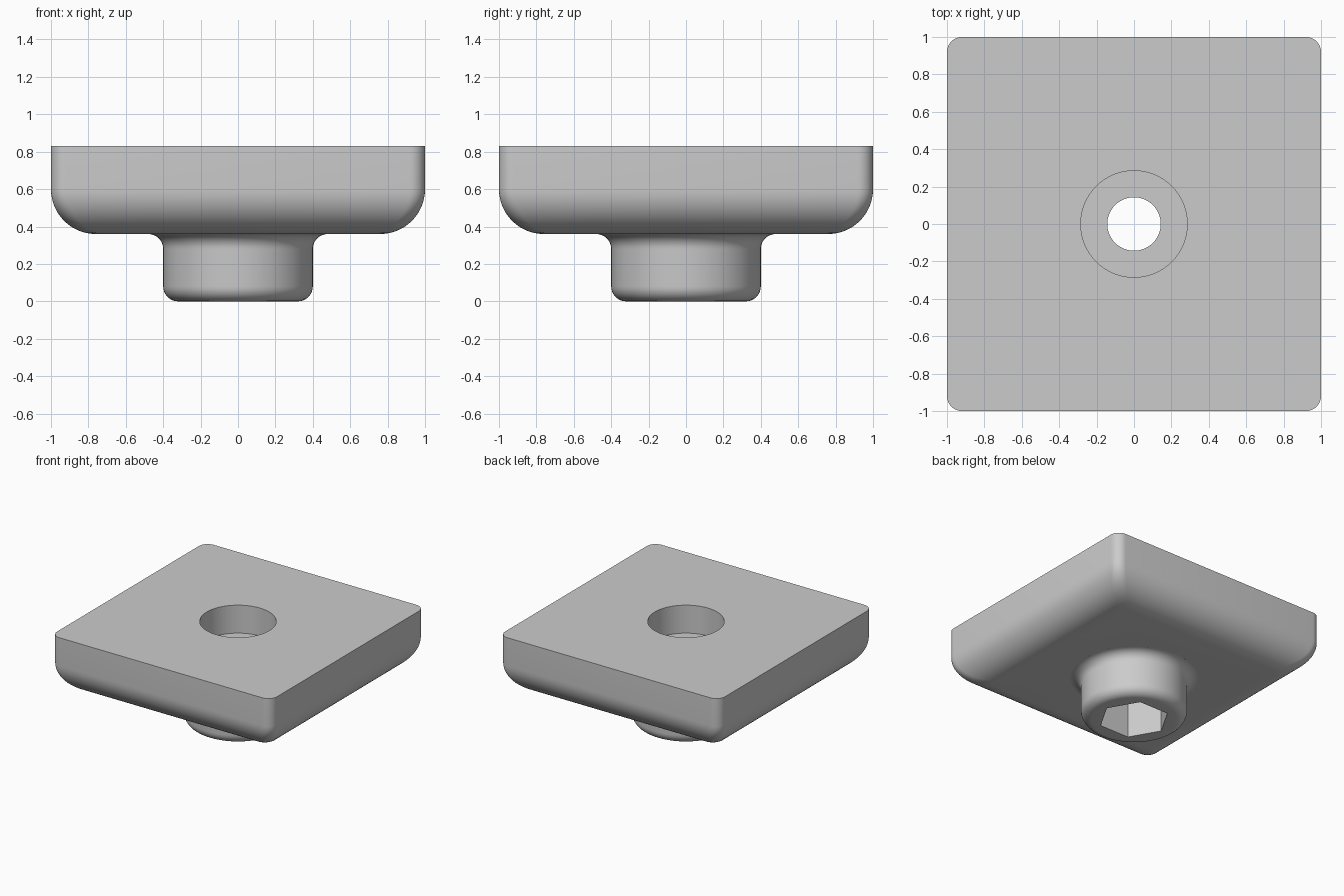
import bpy, bmesh, math

if "Cube" in bpy.data.objects:
    bpy.data.objects.remove(bpy.data.objects["Cube"], do_unlink=True)

TOP, SHOULDER = 0.83, 0.36
EDGE_R, CORNER_R, BOSS_R, BOSS_FILLET = 0.24, 0.08, 0.40, 0.08

grey = bpy.data.materials.new("plain_grey")
grey.use_nodes = True
grey.diffuse_color = (0.6, 0.6, 0.6, 1)
grey.node_tree.nodes["Principled BSDF"].inputs["Base Color"].default_value = grey.diffuse_color


def arc(cx, cy, r, start, end, steps):
    """Points on an arc, angles in degrees."""
    angles = [math.radians(start + (end - start) * i / steps) for i in range(steps + 1)]
    return [(cx + r * math.cos(a), cy + r * math.sin(a)) for a in angles]


def circle(r, z, sides):
    return [(x, y, z) for x, y in arc(0, 0, r, 0, 360, sides)[:-1]]


def rounded_square(half, r, z):
    c = half - r
    pts = []
    for k, (sx, sy) in enumerate([(1, 1), (-1, 1), (-1, -1), (1, -1)]):
        pts += arc(sx * c, sy * c, r, 90 * k, 90 * k + 90, 8)
    return [(x, y, z) for x, y in pts]


def loft(name, loops):
    """Closed solid through a stack of equal loops, bottom to top."""
    bm = bmesh.new()
    rings = [[bm.verts.new(p) for p in loop] for loop in loops]
    n = len(rings[0])
    for low, high in zip(rings, rings[1:]):
        for i in range(n):
            j = (i + 1) % n
            bm.faces.new((low[i], low[j], high[j], high[i]))
    bm.faces.new(rings[0][::-1])
    bm.faces.new(rings[-1])
    mesh = bpy.data.meshes.new(name)
    bm.to_mesh(mesh)
    bm.free()
    mesh.materials.append(grey)
    obj = bpy.data.objects.new(name, mesh)
    bpy.context.collection.objects.link(obj)
    return obj


# Square block with rounded lower edges
edge = arc(1 - EDGE_R, SHOULDER + EDGE_R, EDGE_R, -90, 0, 14)
block = loft("foot_block", [rounded_square(h, CORNER_R, z) for h, z in edge + [(1, TOP)]])

# Round boss: rounded bottom, flared root running up into the block
f = BOSS_FILLET
profile = arc(BOSS_R - f, f, f, -90, 0, 8)
profile += arc(BOSS_R + f, SHOULDER - f, f, 180, 92, 8)
profile.append((profile[-1][0], SHOULDER + 0.1))
boss = loft("boss", [circle(r, z, 64) for r, z in profile])

# Counterbore from above, through hole, hexagonal socket from below
counterbore = loft("counterbore_cutter", [circle(0.285, z, 64) for z in (0.60, 1.0)])
hole = loft("hole_cutter", [circle(0.143, z, 48) for z in (0.2, 0.7)])
socket = loft("hex_socket_cutter", [circle(0.267, z, 6) for z in (-0.2, 0.30)])

helpers = [(boss, 'UNION'), (counterbore, 'DIFFERENCE'), (hole, 'DIFFERENCE'), (socket, 'DIFFERENCE')]
bpy.context.view_layer.objects.active = block
for helper, operation in helpers:
    mod = block.modifiers.new(helper.name, 'BOOLEAN')
    mod.operation, mod.solver, mod.object = operation, 'EXACT', helper
    bpy.ops.object.modifier_apply(modifier=mod.name)
    bpy.data.objects.remove(helper, do_unlink=True)

# Smooth fillets, crisp rims
bpy.ops.object.select_all(action='DESELECT')
block.select_set(True)
bpy.ops.object.shade_smooth_by_angle(angle=math.radians(30))
